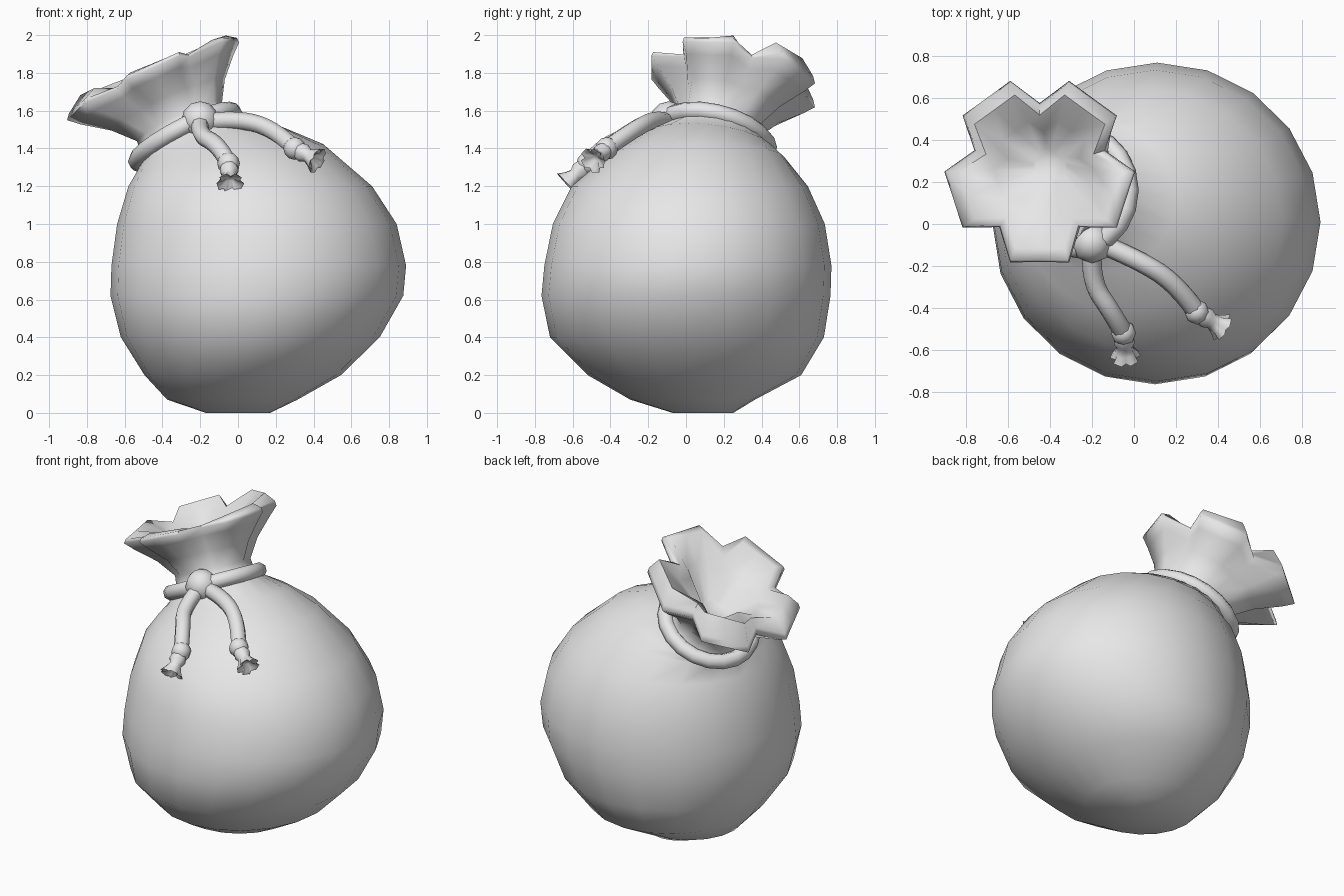
import bpy, bmesh
from math import sin, cos, pi, radians
from mathutils import Vector

if "Cube" in bpy.data.objects:
    bpy.data.objects.remove(bpy.data.objects["Cube"], do_unlink=True)

grey = bpy.data.materials.new("plain_grey")
grey.use_nodes = True
grey.diffuse_color = (0.8, 0.8, 0.8, 1)
grey.node_tree.nodes["Principled BSDF"].inputs["Base Color"].default_value = (0.8, 0.8, 0.8, 1)


def finish(obj, angle):
    """Give the part its colour and smooth shading."""
    obj.data.materials.clear()
    obj.data.materials.append(grey)
    bpy.ops.object.select_all(action="DESELECT")
    obj.select_set(True)
    bpy.context.view_layer.objects.active = obj
    bpy.ops.object.shade_smooth_by_angle(angle=radians(angle))


def mesh_object(name, bm, angle):
    bmesh.ops.recalc_face_normals(bm, faces=bm.faces)
    mesh = bpy.data.meshes.new(name)
    bm.to_mesh(mesh)
    bm.free()
    obj = bpy.data.objects.new(name, mesh)
    bpy.context.collection.objects.link(obj)
    finish(obj, angle)
    return obj


def loft(name, rings, angle):
    """Skin a list of equal point rings and cap both ends."""
    bm = bmesh.new()
    loops = [[bm.verts.new(p) for p in ring] for ring in rings]
    count = len(loops[0])
    for low, high in zip(loops, loops[1:]):
        for i in range(count):
            j = (i + 1) % count
            bm.faces.new((low[i], low[j], high[j], high[i]))
    bm.faces.new(loops[0][::-1])
    bm.faces.new(loops[-1])
    return mesh_object(name, bm, angle)


def oval(cx, cy, cz, rx, ry, slope_x=0, slope_y=0):
    """Twenty-point oval ring lying on a sloping plane."""
    ring = []
    for i in range(20):
        a = 2 * pi * (i + 2) / 20
        x, y = rx * cos(a), ry * sin(a)
        ring.append(Vector((cx + x, cy + y, cz + slope_x * x + slope_y * y)))
    return ring


def lobed(cx, cy, cz, radius, notch, slope_x=0, slope_y=0, dip=0):
    """Ring of five square-ended lobes; notch is the valley ratio, dip its drop."""
    ring = []
    for lobe in range(5):
        for step, scale in ((-18, 1), (0, 0.95), (18, 1), (36, notch)):
            a = radians(54 + 72 * lobe + step)
            x, y = radius * scale * cos(a), radius * scale * sin(a)
            z = cz + slope_x * x + slope_y * y - (dip if step == 36 else 0)
            ring.append(Vector((cx + x, cy + y, z)))
    return ring


def cord(name, points, radius, closed=False):
    """Round cord along a path, turned into a mesh."""
    curve = bpy.data.curves.new(name, "CURVE")
    curve.dimensions = "3D"
    curve.bevel_depth = radius
    curve.bevel_resolution = 2
    curve.use_fill_caps = True
    curve.resolution_u = 4
    spline = curve.splines.new("POLY" if closed else "NURBS")
    spline.points.add(len(points) - 1)
    for point, co in zip(spline.points, points):
        point.co = (*co, 1)
    spline.use_cyclic_u = closed
    if not closed:
        spline.order_u = 3
        spline.use_endpoint_u = True
    obj = bpy.data.objects.new(name, curve)
    bpy.context.collection.objects.link(obj)
    bpy.ops.object.select_all(action="DESELECT")
    obj.select_set(True)
    bpy.context.view_layer.objects.active = obj
    bpy.ops.object.convert(target="MESH")
    finish(bpy.context.view_layer.objects.active, 60)


def ball(name, centre, radius):
    bm = bmesh.new()
    bmesh.ops.create_uvsphere(bm, u_segments=8, v_segments=6, radius=radius)
    bmesh.ops.translate(bm, verts=bm.verts, vec=centre)
    mesh_object(name, bm, 80)


# Sack body: leaning pear whose upper rings tilt towards the neck
body = [oval(*r) for r in (
    (0, 0.09, 0, 0.17, 0.16),
    (-0.03, 0.035, 0.07, 0.345, 0.33),
    (0.025, 0.045, 0.2, 0.52, 0.565),
    (0.065, 0.005, 0.4, 0.685, 0.725),
    (0.1, 0, 0.62, 0.775, 0.765),
    (0.11, 0.01, 0.78, 0.78, 0.76),
    (0.1, 0.015, 1, 0.74, 0.72),
    (0.065, 0.02, 1.2, 0.645, 0.625),
    (-0.04, 0.05, 1.355, 0.49, 0.47, 0.14, 0),
    (-0.16, 0.12, 1.42, 0.36, 0.35, 0.3, -0.1),
    (-0.28, 0.17, 1.47, 0.23, 0.24, 0.45, -0.2),
)]

# Gathered mouth: flares into lobes, rolls over the lip and sinks inside
mouth = [lobed(*r) for r in (
    (-0.31, 0.18, 1.54, 0.225, 0.93, 0.45, -0.2),
    (-0.37, 0.21, 1.63, 0.3, 0.82, 0.45, -0.18),
    (-0.43, 0.24, 1.71, 0.405, 0.74, 0.45, -0.17),
    (-0.45, 0.25, 1.755, 0.455, 0.72, 0.45, -0.17),
    (-0.45, 0.25, 1.785, 0.445, 0.71, 0.45, -0.15, 0.01),
    (-0.45, 0.25, 1.84, 0.385, 0.7, 0.41, -0.03, 0.06),
    (-0.43, 0.26, 1.75, 0.24, 0.75, 0.4, -0.08),
    (-0.4, 0.28, 1.62, 0.08, 0.9, 0.4, -0.15),
)]
loft("sack", body + mouth, 75)

# Tie around the neck with its front knot
cord("neck_tie", oval(-0.28, 0.16, 1.46, 0.255, 0.275, 0.5, -0.22), 0.048, closed=True)
ball("tie_knot", Vector((-0.2, -0.09, 1.55)), 0.1)

# Two hanging cord ends, each with a bead and a flared tassel
ends = {
    "right": ((-0.2, -0.12, 1.54), (-0.21, -0.27, 1.47), (-0.1, -0.43, 1.42),
              (-0.05, -0.52, 1.32), (-0.04, -0.65, 1.2)),
    "left": ((-0.17, -0.09, 1.54), (0, -0.16, 1.56), (0.2, -0.28, 1.5),
             (0.3, -0.42, 1.4), (0.43, -0.5, 1.33)),
}
for side, path in ends.items():
    cord(side + "_cord", path[:4], 0.047)
    bead, tip = Vector(path[3]), Vector(path[4])
    ball(side + "_bead", bead, 0.06)
    tassel = loft(side + "_tassel", [lobed(0, 0, *r) for r in (
        (0.03, 0.045, 1), (0.06, 0.05, 1), (0.09, 0.036, 1),
        (0.12, 0.05, 0.85), (0.155, 0.073, 0.7), (0.15, 0.055, 0.7),
        (0.12, 0.02, 0.9),
    )], 70)
    tassel.location = bead
    tassel.rotation_euler = (tip - bead).to_track_quat("Z", "Y").to_euler()
